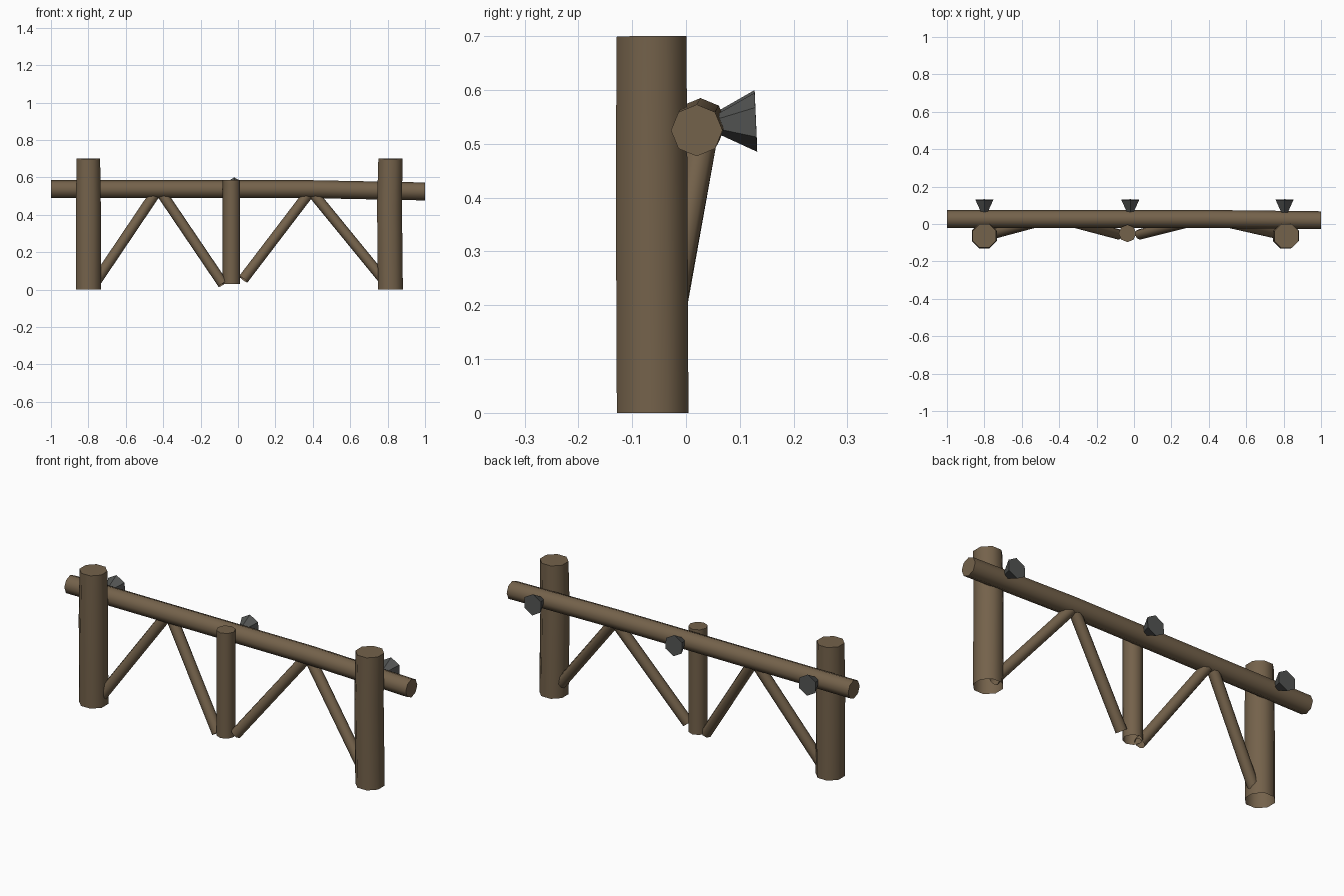
import bpy, bmesh, math
from mathutils import Vector

if "Cube" in bpy.data.objects:
    bpy.data.objects.remove(bpy.data.objects["Cube"])


def material(name, rgb):
    m = bpy.data.materials.new(name)
    m.diffuse_color = (*rgb, 1)
    m.use_nodes = True
    m.node_tree.nodes["Principled BSDF"].inputs["Base Color"].default_value = m.diffuse_color
    return m


WOOD = material("brown wood", (0.175, 0.122, 0.070))
IRON = material("dark iron", (0.085, 0.088, 0.085))


def pole(name, path, radii, mat, sides=8, turn=0.0, start_cap=True, up=(0, 0, 1)):
    """Loft a regular polygon along a path; all rings share one plane direction."""
    pts = [Vector(p) for p in path]
    axis = (pts[-1] - pts[0]).normalized()
    up = Vector(up)
    if abs(axis.dot(up)) > 0.95:
        up = Vector((0, 1, 0))
    u = (up - axis * up.dot(axis)).normalized()
    v = axis.cross(u)
    bm = bmesh.new()
    rings = []
    for p, r in zip(pts, radii):
        ring = []
        for i in range(sides):
            a = 2 * math.pi * (i + turn) / sides
            ring.append(bm.verts.new(p + (u * math.cos(a) + v * math.sin(a)) * r))
        rings.append(ring)
    for a, b in zip(rings, rings[1:]):
        for i in range(sides):
            j = (i + 1) % sides
            bm.faces.new((a[i], a[j], b[j], b[i]))
    if start_cap:
        bm.faces.new(rings[0][::-1])
    bm.faces.new(rings[-1])
    mesh = bpy.data.meshes.new(name)
    bm.to_mesh(mesh)
    bm.free()
    mesh.materials.append(mat)
    ob = bpy.data.objects.new(name, mesh)
    bpy.context.collection.objects.link(ob)
    bpy.ops.object.select_all(action='DESELECT')
    bpy.context.view_layer.objects.active = ob
    ob.select_set(True)
    bpy.ops.object.shade_smooth_by_angle(angle=math.radians(50))
    return ob


# end posts, open underneath
pole("left_post", [(-0.80, -0.062, 0), (-0.80, -0.064, 0.45), (-0.80, -0.064, 0.70)],
     [0.072, 0.072, 0.068], WOOD, turn=0.5, start_cap=False)
pole("right_post", [(0.815, -0.062, 0), (0.81, -0.064, 0.45), (0.815, -0.064, 0.70)],
     [0.072, 0.072, 0.070], WOOD, turn=0.5, start_cap=False)

# shorter middle post
pole("middle_post", [(-0.035, -0.05, 0.03), (-0.035, -0.05, 0.585)],
     [0.047, 0.047], WOOD, start_cap=False)

# long rail, drooping slightly at the right end
pole("rail", [(-1, 0.027, 0.537), (0.4, 0.027, 0.537), (1, 0.02, 0.525)],
     [0.048, 0.048, 0.048], WOOD)

# diagonal struts, foot to rail
for i, (x0, z0, x1) in enumerate([(-0.765, 0.035, -0.445), (-0.08, 0.03, -0.405),
                                  (0.028, 0.055, 0.375), (0.785, 0.045, 0.405)]):
    pole(f"strut_{i + 1}", [(x0, -0.056, z0), (x1, 0.03, 0.51)], [0.028, 0.028],
         WOOD, start_cap=False, up=(0, 1, 0))

# flared iron bolts on the back of the rail
for i, (x, z) in enumerate([(-0.80, 0.545), (-0.02, 0.545), (0.805, 0.54)]):
    pole(f"bolt_{i + 1}", [(x, 0.062, z - 0.003), (x, 0.130, z)], [0.02, 0.055],
         IRON, sides=6)
